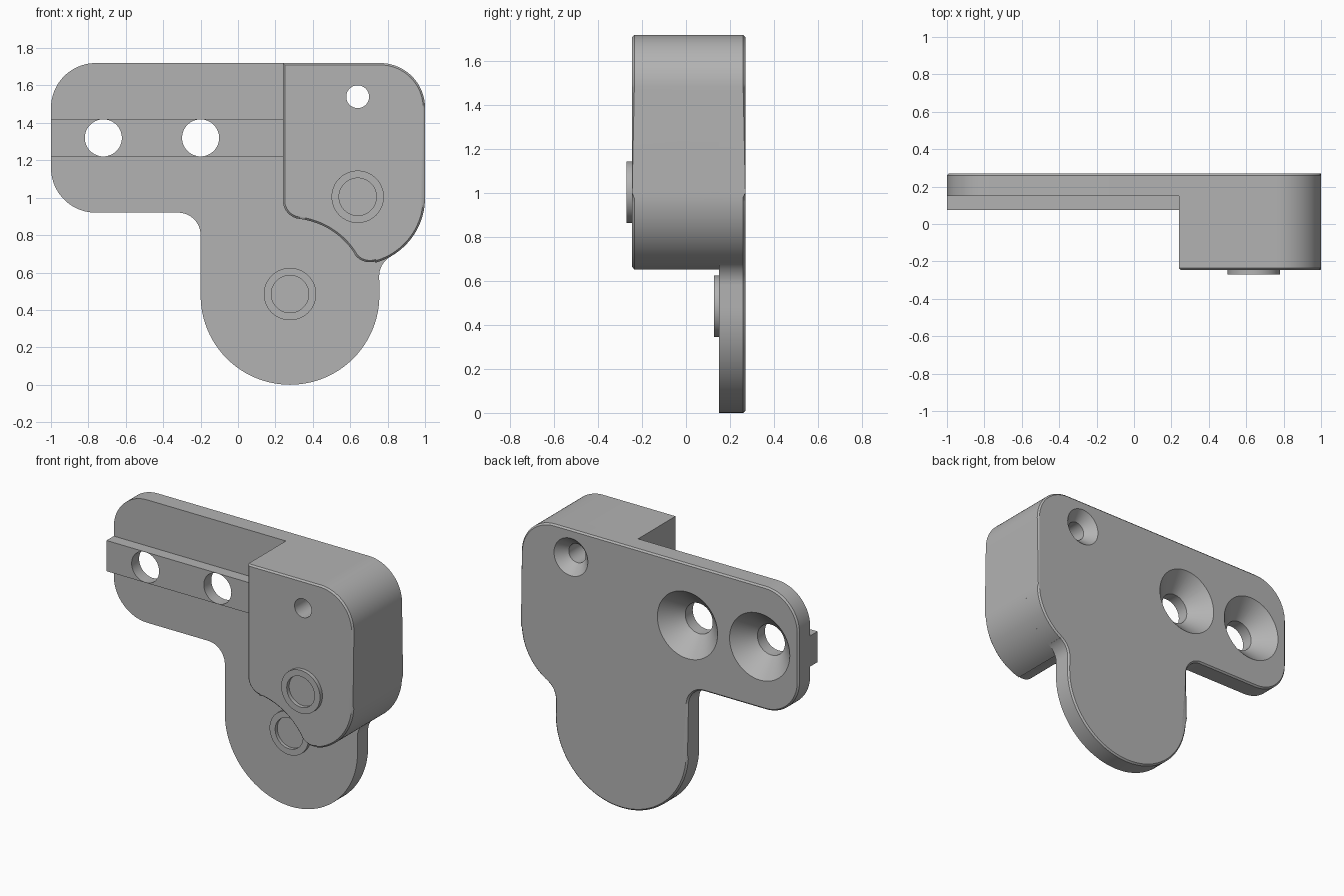
import bpy, bmesh
from math import sin, cos, pi, radians

if "Cube" in bpy.data.objects:
    bpy.data.objects.remove(bpy.data.objects["Cube"], do_unlink=True)

GREY = (0.45, 0.45, 0.45, 1)
metal = bpy.data.materials.new("plain grey")
metal.diffuse_color = GREY
metal.use_nodes = True
metal.node_tree.nodes["Principled BSDF"].inputs["Base Color"].default_value = GREY

BACK, FACE, FRONT = 0.27, 0.15, -0.245


def finish(name, bm):
    bmesh.ops.recalc_face_normals(bm, faces=bm.faces)
    mesh = bpy.data.meshes.new(name)
    bm.to_mesh(mesh)
    bm.free()
    mesh.materials.append(metal)
    obj = bpy.data.objects.new(name, mesh)
    bpy.context.collection.objects.link(obj)
    return obj


def arc(cx, cz, r, a, b, steps=20):
    """Points on an arc in the x-z plane, angles in degrees."""
    angles = [radians(a + (b - a) * i / steps) for i in range(steps + 1)]
    return [(cx + r * cos(t), cz + r * sin(t)) for t in angles]


def slab(name, outline, y0, y1, chamfer_y=None):
    """Extrude an outline along y and chamfer the rim lying at chamfer_y."""
    bm = bmesh.new()
    face = bm.faces.new([bm.verts.new((x, y0, z)) for x, z in outline])
    ext = bmesh.ops.extrude_face_region(bm, geom=[face], use_keep_orig=True)
    for v in ext["geom"]:
        if isinstance(v, bmesh.types.BMVert):
            v.co.y = y1
    if chamfer_y is not None:
        rim = [e for e in bm.edges if all(abs(v.co.y - chamfer_y) < 1e-4 for v in e.verts)]
        bmesh.ops.bevel(bm, geom=rim, offset=0.01, segments=1, affect='EDGES')
    return finish(name, bm)


def lathe(name, cx, cz, profile, ring=False, n=64):
    """Turn (radius, y) points about a y axis; ring joins the ends, else they are capped."""
    bm = bmesh.new()
    loops = [[bm.verts.new((cx + r * cos(2 * pi * i / n), y, cz + r * sin(2 * pi * i / n)))
              for i in range(n)] for r, y in profile]
    pairs = list(zip(loops, loops[1:]))
    if ring:
        pairs.append((loops[-1], loops[0]))
    else:
        bm.faces.new(loops[0])
        bm.faces.new(loops[-1])
    for a, b in pairs:
        for i in range(n):
            j = (i + 1) % n
            bm.faces.new((a[i], a[j], b[j], b[i]))
    return finish(name, bm)


# Back plate: arm with rounded ends, lobe below, shoulder around the upper pivot
plate_outline = (arc(0.76, 1.48, 0.24, 0, 90) + arc(-0.76, 1.48, 0.24, 90, 180)
                 + arc(-0.76, 1.16, 0.24, 180, 270) + arc(-0.32, 0.80, 0.12, 90, 0)
                 + arc(0.278, 0.478, 0.478, 180, 360, 48)
                 + arc(0.875, 0.581, 0.12, 180, 119.3) + arc(0.64, 1.0, 0.36, -60.7, 0))
plate = slab("back_plate", plate_outline, FACE, BACK, BACK)

# Thick block with a scooped underside
block_outline = ([(0.24, 1.72)] + arc(0.34, 0.986, 0.1, 180, 263)
                 + arc(0.278, 0.48, 0.41, 83, 32.8)[1:] + arc(0.705, 0.755, 0.1, 212.8, 285)[1:]
                 + arc(0.64, 1.0, 0.36, -75, 0) + arc(0.76, 1.48, 0.24, 0, 90))
block = slab("thick_block", block_outline, FACE, FRONT, FRONT)

# Rail along the arm
rail = slab("rail", [(-1, 1.22), (0.24, 1.22), (0.24, 1.42), (-1, 1.42)], FACE, 0.075)

# Raised pivot rings
for name, x, z, y, h in (("upper_ring", 0.64, 1.005, FRONT, 0.025),
                         ("lower_ring", 0.278, 0.485, FACE, 0.022)):
    lathe(name, x, z, [(0.1, y), (0.1, y - h), (0.14, y - h), (0.14, y)], ring=True)

# Countersunk screw holes, widening towards the back
for x, z, r, wide, depth, parts in ((-0.72, 1.32, 0.099, 0.217, 0.118, (plate, rail)),
                                    (-0.20, 1.32, 0.099, 0.217, 0.118, (plate, rail)),
                                    (0.64, 1.54, 0.061, 0.122, 0.065, (plate, block))):
    cutter = lathe("hole_cutter", x, z, [(r, -0.5), (r, BACK - depth),
                                         (wide, BACK), (wide, 0.4)])
    cutter.hide_render = True
    for part in parts:
        mod = part.modifiers.new("hole", 'BOOLEAN')
        mod.operation, mod.solver, mod.object = 'DIFFERENCE', 'EXACT', cutter
        bpy.context.view_layer.objects.active = part
        bpy.ops.object.modifier_apply(modifier=mod.name)
    bpy.data.objects.remove(cutter, do_unlink=True)

# Smooth the curved walls, keep the edges crisp
for obj in bpy.context.scene.objects:
    obj.select_set(obj.type == 'MESH')
bpy.context.view_layer.objects.active = plate
bpy.ops.object.shade_smooth_by_angle(angle=radians(30))
